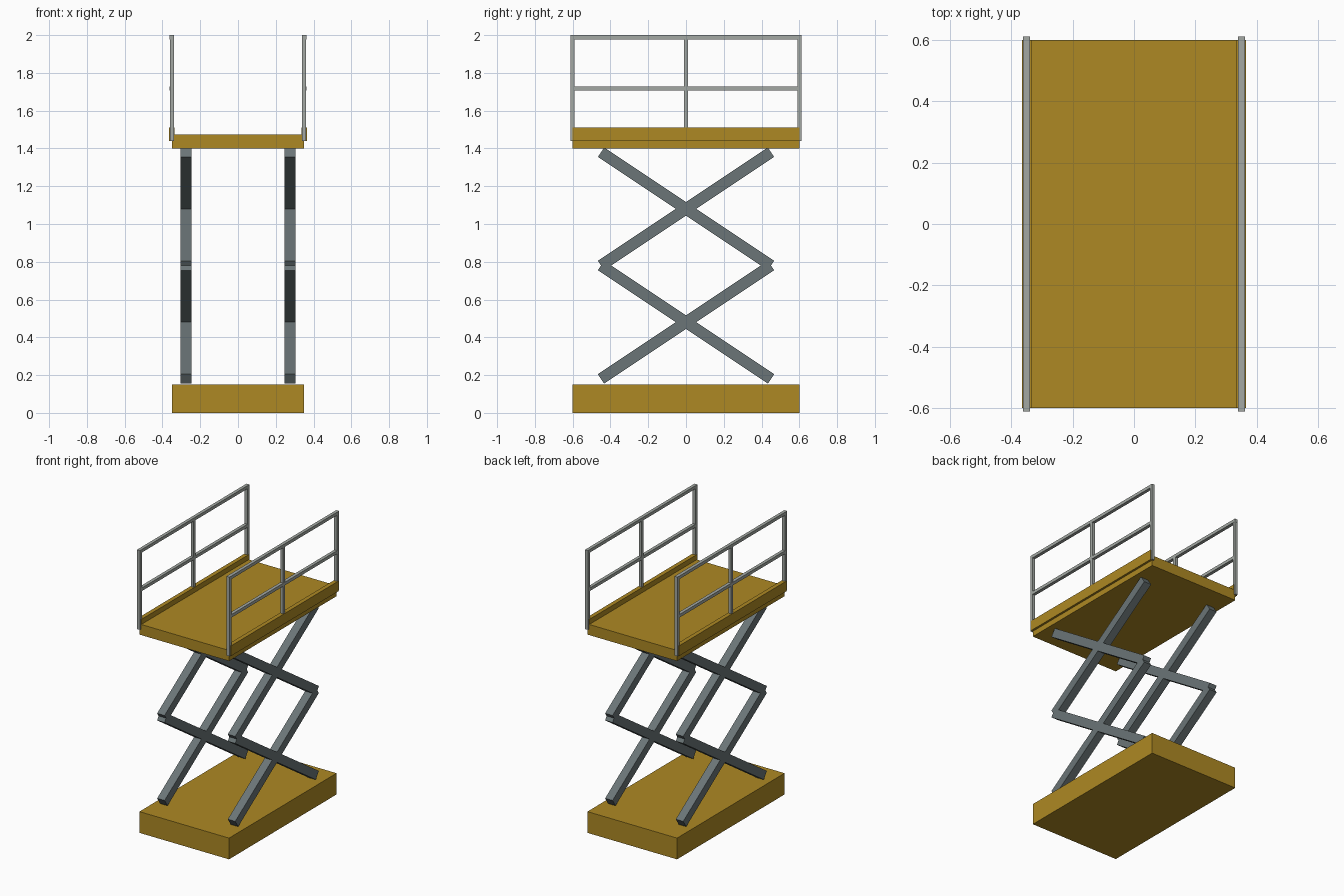
import bpy, math

if "Cube" in bpy.data.objects:
    bpy.data.objects.remove(bpy.data.objects["Cube"])


def material(name, rgb):
    m = bpy.data.materials.new(name)
    m.diffuse_color = (*rgb, 1)
    m.use_nodes = True
    m.node_tree.nodes["Principled BSDF"].inputs["Base Color"].default_value = m.diffuse_color
    return m


GOLD = material("ochre paint", (0.42, 0.25, 0.017))
STEEL = material("dark steel", (0.145, 0.178, 0.184))
RAIL = material("light grey rail", (0.37, 0.395, 0.37))


def box(name, centre, size, mat, tilt=0.0):
    bpy.ops.mesh.primitive_cube_add(size=1, location=centre, rotation=(tilt, 0, 0))
    ob = bpy.context.object
    ob.name = name
    ob.scale = size
    ob.data.materials.append(mat)
    return ob


# base and platform deck
box("base", (0, 0, 0.075), (0.70, 1.20, 0.15), GOLD)
box("platform", (0, 0, 1.4375), (0.70, 1.20, 0.075), GOLD)

arm_length = math.hypot(0.9, 0.6)
arm_angle = math.atan2(0.6, 0.9)
POST = 0.022

for side, s in (("left", -1), ("right", 1)):
    # two stacked pairs of crossing scissor arms
    for level, z in (("lower", 0.48), ("upper", 1.08)):
        for k, d in (("rising", 1), ("falling", -1)):
            box(f"{side}_{level}_{k}_arm", (s * 0.276, 0, z),
                (0.058, arm_length, 0.06), STEEL, d * arm_angle)
    # toe board along the platform edge
    x = s * 0.35
    box(f"{side}_toe_board", (x, 0, 1.475), (0.03, 1.20, 0.072), GOLD)
    # guard rail: three posts, top rail and middle rail
    for k, y in (("front", -0.6), ("middle", 0), ("back", 0.6)):
        box(f"{side}_{k}_post", (x, y, 1.7175), (POST, POST, 0.555), RAIL)
    box(f"{side}_top_rail", (x, 0, 1.989), (POST + 0.001, 1.223, POST), RAIL)
    box(f"{side}_middle_rail", (x, 0, 1.717), (POST + 0.001, 1.20, POST), RAIL)
